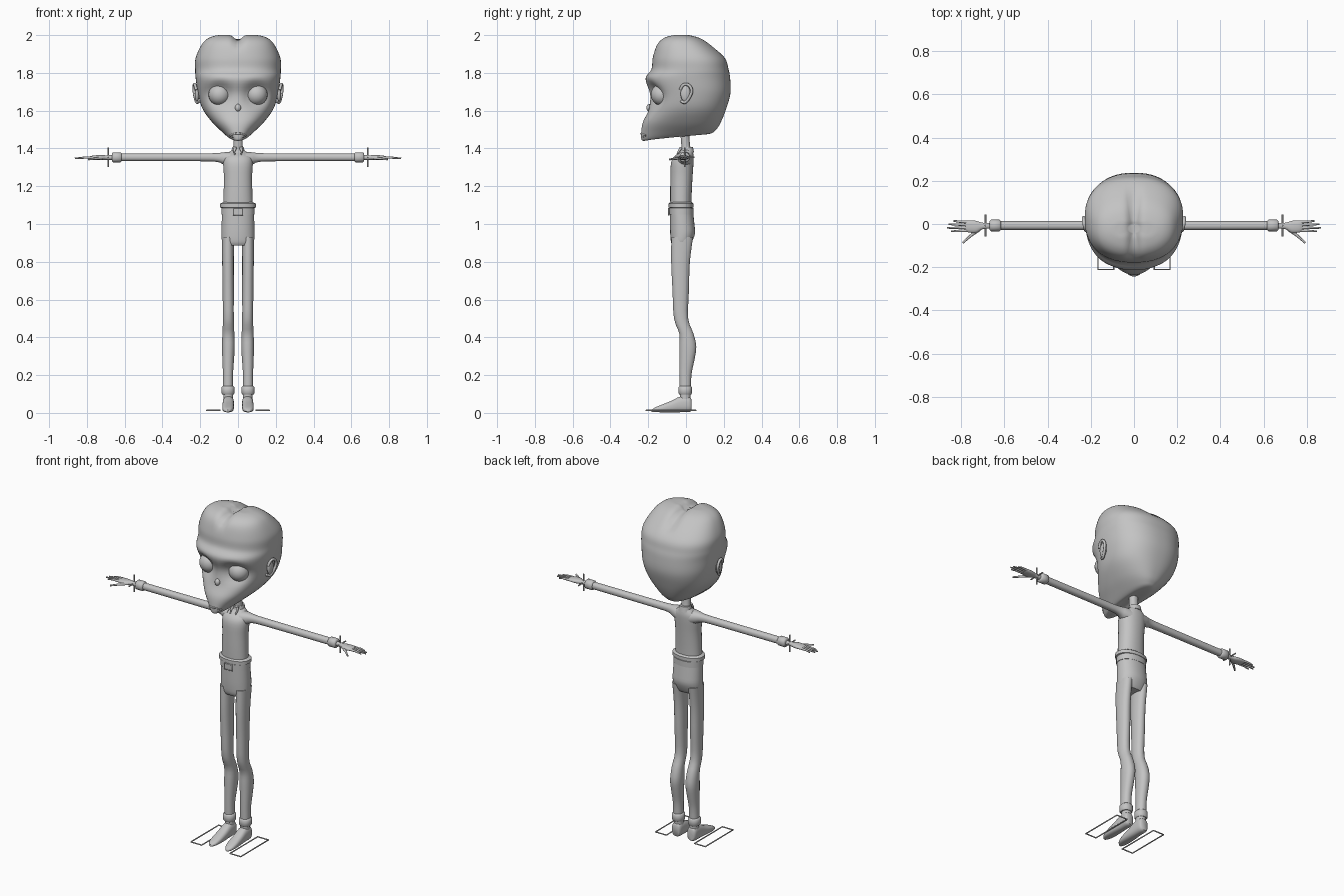
import bpy, bmesh, math
from mathutils import Vector

cube = bpy.data.objects.get("Cube")
if cube:
    bpy.data.objects.remove(cube)

GREY = (0.55, 0.55, 0.55, 1)
grey = bpy.data.materials.new("plain grey")
grey.use_nodes = True
grey.diffuse_color = GREY
grey.node_tree.nodes["Principled BSDF"].inputs["Base Color"].default_value = GREY


def finish(name, mesh, mirror=False, angle=50):
    """Link a mesh, give it the material, shading and an optional x mirror."""
    ob = bpy.data.objects.new(name, mesh)
    bpy.context.collection.objects.link(ob)
    mesh.materials.clear()
    mesh.materials.append(grey)
    bpy.ops.object.select_all(action='DESELECT')
    ob.select_set(True)
    bpy.context.view_layer.objects.active = ob
    bpy.ops.object.shade_smooth_by_angle(angle=math.radians(angle))
    if mirror:
        ob.modifiers.new("mirror", 'MIRROR')
    return ob


def skin(name, loops, mirror=False, angle=50):
    """Bridge a stack of equal point loops and cap both ends."""
    bm = bmesh.new()
    rings = [[bm.verts.new(p) for p in loop] for loop in loops]
    n = len(rings[0])
    for a, b in zip(rings, rings[1:]):
        for i in range(n):
            j = (i + 1) % n
            bm.faces.new((a[i], a[j], b[j], b[i]))
    bm.faces.new(rings[0])
    bm.faces.new(rings[-1])
    bmesh.ops.recalc_face_normals(bm, faces=bm.faces)
    mesh = bpy.data.meshes.new(name)
    bm.to_mesh(mesh)
    bm.free()
    return finish(name, mesh, mirror, angle)


def smooth_keys(keys, steps):
    """Catmull-Rom interpolation between key tuples."""
    out = []
    for i in range(len(keys) - 1):
        quad = (keys[max(i - 1, 0)], keys[i], keys[i + 1], keys[min(i + 2, len(keys) - 1)])
        for s in range(steps):
            t = s / steps
            out.append([0.5 * (2 * b + (c - a) * t + (2 * a - 5 * b + 4 * c - d) * t * t
                               + (3 * b - a - 3 * c + d) * t ** 3) for a, b, c, d in zip(*quad)])
    return out + [list(keys[-1])]


def super_ellipse(n, power):
    for i in range(n):
        t = 2 * math.pi * (i + 0.5) / n
        c, s = math.cos(t), math.sin(t)
        yield (math.copysign(abs(c) ** (2 / power), c), math.copysign(abs(s) ** (2 / power), s))


def loft(name, axis, keys, steps=3, n=20, power=2.2, mirror=False):
    """Keys: position on axis, two centre coordinates, two radii."""
    place = {'X': lambda w, u, v: (w, u, v), 'Y': lambda w, u, v: (u, w, v),
             'Z': lambda w, u, v: (u, v, w)}[axis]
    loops = [[place(w, u + c * ru, v + s * rv) for c, s in super_ellipse(n, power)]
             for w, u, v, ru, rv in smooth_keys(keys, steps)]
    return skin(name, loops, mirror)


def tube(name, points, radius, cyclic=False, mirror=False, poly=True, tip=1.0):
    """Round bar along a path, tapered towards its tip."""
    curve = bpy.data.curves.new(name, 'CURVE')
    curve.dimensions = '3D'
    curve.bevel_depth = radius
    curve.bevel_resolution = 2
    curve.use_fill_caps = True
    sp = curve.splines.new('POLY' if poly else 'NURBS')
    sp.points.add(len(points) - 1)
    for i, (p, q) in enumerate(zip(sp.points, points)):
        p.co = (*q, 1)
        p.radius = 1 + (tip - 1) * i / (len(points) - 1)
    sp.use_cyclic_u = cyclic
    if not poly:
        sp.order_u = 3
        sp.use_endpoint_u = not cyclic
    temp = bpy.data.objects.new(name + " path", curve)
    bpy.context.collection.objects.link(temp)
    bpy.context.view_layer.update()
    graph = bpy.context.evaluated_depsgraph_get()
    mesh = bpy.data.meshes.new_from_object(temp.evaluated_get(graph))
    bpy.data.objects.remove(temp)
    return finish(name, mesh, mirror)


def ball(name, centre, size, mirror=False):
    bm = bmesh.new()
    bmesh.ops.create_uvsphere(bm, u_segments=24, v_segments=16, radius=1)
    for v in bm.verts:
        v.co = Vector([c + k * s for c, k, s in zip(centre, v.co, size)])
    mesh = bpy.data.meshes.new(name)
    bm.to_mesh(mesh)
    bm.free()
    return finish(name, mesh, mirror)


def box(name, centre, size):
    bm = bmesh.new()
    bmesh.ops.create_cube(bm, size=1)
    for v in bm.verts:
        v.co = Vector([c + k * s for c, k, s in zip(centre, v.co, size)])
    mesh = bpy.data.meshes.new(name)
    bm.to_mesh(mesh)
    bm.free()
    return finish(name, mesh, angle=30)


# Head: front height, back height, half width, front y, back y
head_keys = [
    (1.44, 1.468, .022, -.222, -.06), (1.447, 1.475, .05, -.236, .11),
    (1.485, 1.497, .088, -.237, .157), (1.54, 1.54, .138, -.228, .185),
    (1.61, 1.61, .188, -.196, .213), (1.69, 1.69, .212, -.195, .235),
    (1.77, 1.77, .224, -.214, .234), (1.82, 1.82, .227, -.183, .225),
    (1.88, 1.88, .224, -.176, .205), (1.95, 1.95, .192, -.155, .13),
    (1.985, 1.985, .155, -.12, .075), (2.0, 2.0, .1, -.07, .02), (2.0, 2.0, .02, -.04, 0)]
head_loops = []
for zf, zb, hw, yf, yb in smooth_keys(head_keys, 5):
    loop = []
    mid = yf + (yb - yf) * .52
    for c, s in super_ellipse(72, 2.35):
        x = c * hw
        y = mid + s * (yb - mid if s > 0 else mid - yf)
        z = zf + (zb - zf) * (y - yf) / (yb - yf)
        if y < -.04:    # eye sockets
            y += .036 * math.exp(-(((abs(x) - .098) / .066) ** 2 + ((z - 1.685) / .062) ** 2) ** 1.5)
        if z > 1.9:     # parting groove
            z -= .028 * min(1, (z - 1.9) / .06) * math.exp(-(x / .026) ** 2)
        loop.append((x, y, min(z, 2.0)))
    head_loops.append(loop)
skin("head", head_loops)
ball("eyes", (.098, -.128, 1.685), (.058, .058, .058), True)
ball("nose", (0, -.194, 1.615), (.016, .016, .02))
tube("mouth", [(-.042, -.214, 1.468), (-.02, -.234, 1.48), (0, -.239, 1.477),
               (.02, -.234, 1.48), (.042, -.214, 1.468)], .005, poly=False)
tube("lower_lip", [(-.03, -.224, 1.463), (0, -.236, 1.465), (.03, -.224, 1.463)], .005, poly=False)

# Ears
ball("ears", (.217, -.003, 1.69), (.012, .026, .043), True)
tube("ear_rims", [(.222, -.03, 1.71), (.227, -.022, 1.737), (.232, .012, 1.742), (.234, .034, 1.71),
                  (.228, .02, 1.67), (.216, -.008, 1.635), (.207, -.026, 1.652)],
     .008, mirror=True, poly=False)

# Neck, collar and torso
loft("neck", 'Z', [(1.37, 0, .008, .03, .027), (1.42, 0, -.002, .025, .023), (1.52, 0, -.008, .026, .025)])
loft("torso", 'Z', [(1.08, 0, -.027, .08, .056), (1.15, 0, -.027, .077, .057), (1.25, 0, -.024, .075, .059),
                    (1.32, 0, -.02, .079, .06), (1.355, 0, -.012, .074, .053), (1.378, 0, .001, .05, .037),
                    (1.395, 0, .006, .028, .03)], n=28)
loft("collar", 'Z', [(1.378, 0, .006, .037, .037), (1.408, 0, .006, .03, .031)], steps=1)
tube("collar_points", [(.014, -.026, 1.404), (.02, -.038, 1.385), (.017, -.05, 1.366)], .009, mirror=True, tip=.3)
loft("shirt_hem", 'Z', [(1.083, 0, -.026, .082, .055), (1.088, 0, -.026, .095, .066),
                        (1.108, 0, -.026, .095, .066), (1.116, 0, -.026, .078, .056)], steps=1, n=28)

# Trousers with belt
loft("hips", 'Z', [(.885, 0, -.025, .076, .045), (.905, 0, -.024, .085, .056), (.95, 0, -.018, .088, .066),
                   (1.0, 0, -.02, .087, .065), (1.09, 0, -.025, .084, .06)], n=28)
loft("belt", 'Z', [(1.05, 0, -.024, .088, .065), (1.085, 0, -.024, .088, .065)], steps=1, n=28)
buckle = [(-.024, 1.048), (.024, 1.048), (.024, 1.082), (-.024, 1.082)]
tube("buckle_frame", [(x, -.091, z) for x, z in buckle], .004, cyclic=True)
box("buckle_plate", (0, -.089, 1.065), (.044, .006, .03))
loft("legs", 'Z', [(.1, .053, -.004, .028, .03), (.2, .053, -.003, .027, .032), (.28, .052, .005, .031, .04),
                   (.35, .051, .01, .034, .045), (.42, .051, .002, .032, .038), (.5, .051, -.026, .029, .038),
                   (.65, .052, -.028, .03, .044), (.8, .053, -.029, .031, .05),
                   (.93, .053, -.02, .032, .058)], mirror=True)
loft("trouser_cuffs", 'Z', [(.097, .053, -.004, .03, .031), (.104, .053, -.004, .035, .036),
                            (.135, .053, -.004, .035, .036), (.142, .053, -.004, .028, .03)],
     steps=1, mirror=True)

# Shoes
loft("ankles", 'Z', [(.04, .051, -.004, .026, .028), (.11, .051, -.004, .026, .028)], steps=1, mirror=True)
loft("shoes", 'Y', [(.028, .051, .042, .022, .032), (.015, .051, .046, .029, .042), (-.03, .051, .045, .03, .042),
                    (-.08, .052, .033, .031, .03), (-.13, .053, .023, .03, .02), (-.165, .054, .016, .023, .012),
                    (-.183, .055, .01, .009, .006)], power=2.6, mirror=True)

# Sleeves and cuffs
loft("sleeves", 'X', [(.04, -.01, 1.34, .045, .042), (.075, -.008, 1.347, .034, .033), (.11, -.007, 1.352, .024, .024),
                      (.2, -.007, 1.353, .021, .021), (.63, -.007, 1.353, .02, .02)], mirror=True)
loft("sleeve_cuffs", 'X', [(.616, -.007, 1.353, .021, .021), (.622, -.007, 1.353, .027, .027),
                           (.662, -.007, 1.353, .027, .027), (.668, -.007, 1.353, .02, .02)],
     steps=1, mirror=True)

# Hands
loft("palms", 'X', [(.655, -.008, 1.352, .014, .013), (.7, -.009, 1.352, .015, .012), (.73, -.013, 1.352, .028, .013),
                    (.765, -.011, 1.352, .028, .011), (.78, -.01, 1.351, .023, .007)], mirror=True)
fingers = [("index", -.03, -.034, .845), ("middle", -.017, -.018, .864),
           ("ring", -.004, -.001, .858), ("little", .009, .014, .835)]
for finger, base, tip, reach in fingers:
    tube(finger + "_fingers", [(.765, base, 1.352), (.81, (base + tip) / 2, 1.352), (reach, tip, 1.347)],
         .0075, mirror=True, tip=.5)
tube("thumbs", [(.715, -.025, 1.35), (.755, -.054, 1.346), (.792, -.087, 1.342)], .008, mirror=True, tip=.6)

# Control handles at wrists and feet
tube("wrist_handle_uprights", [(.687, -.007, 1.302), (.687, -.007, 1.404)], .004, mirror=True)
tube("wrist_handle_crossbars", [(.687, -.058, 1.353), (.687, .044, 1.353)], .004, mirror=True)
frame = [(.094, -.211), (.166, -.211), (.166, .053), (.094, .053)]
tube("foot_handle_frames", [(x, y, .013) for x, y in frame], .004, cyclic=True, mirror=True)
